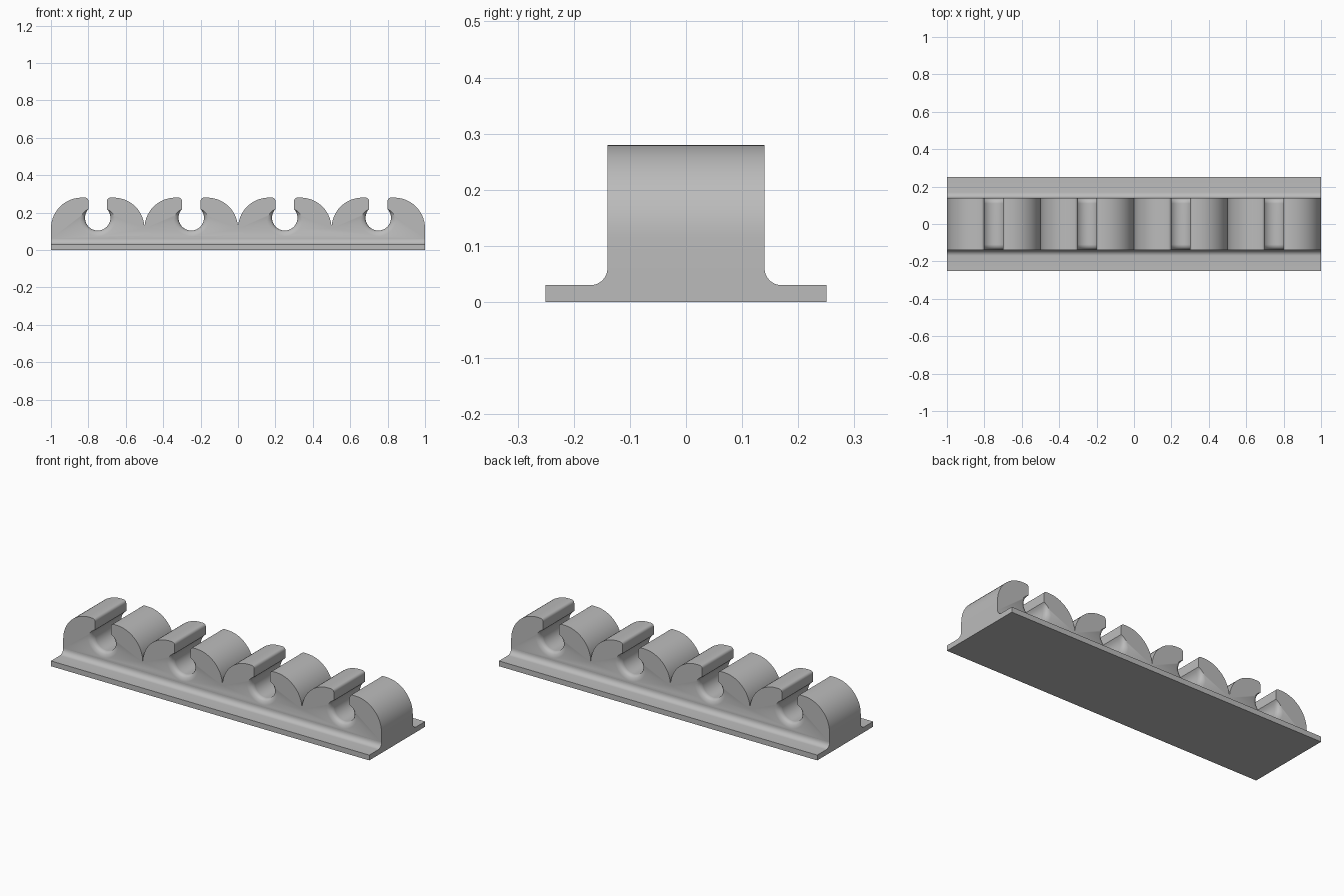
import bpy, bmesh
from math import sin, cos, pi, asin, radians

if "Cube" in bpy.data.objects:
    bpy.data.objects.remove(bpy.data.objects["Cube"])

grey = bpy.data.materials.new("plain grey")
grey.use_nodes = True
grey.diffuse_color = (0.5, 0.5, 0.5, 1)
grey.node_tree.nodes["Principled BSDF"].inputs["Base Color"].default_value = (0.5, 0.5, 0.5, 1)


def loft(name, rings):
    """Skin a stack of matching closed outlines and cap both ends."""
    bm = bmesh.new()
    loops = [[bm.verts.new(p) for p in ring] for ring in rings]
    count = len(loops[0])
    for a, b in zip(loops, loops[1:]):
        for i in range(count):
            j = (i + 1) % count
            bm.faces.new((a[i], a[j], b[j], b[i]))
    bm.faces.new(loops[0])
    bm.faces.new(loops[-1])
    bmesh.ops.recalc_face_normals(bm, faces=bm.faces)
    mesh = bpy.data.meshes.new(name)
    bm.to_mesh(mesh)
    bm.free()
    mesh.materials.append(grey)
    obj = bpy.data.objects.new(name, mesh)
    bpy.context.collection.objects.link(obj)
    bpy.ops.object.select_all(action="DESELECT")
    obj.select_set(True)
    bpy.context.view_layer.objects.active = obj
    bpy.ops.object.shade_smooth_by_angle(angle=radians(30))
    return obj


DEPTH = 0.14      # half depth of the clip row
STEP = 0.06       # height where the clips meet the base
FILLET = 0.03

# Base flange with concave fillets running up to the clips
half = [(0.25, 0), (0.25, 0.03)]
for i in range(9):
    a = pi / 2 * i / 8
    half.append((DEPTH + FILLET - FILLET * sin(a), STEP - FILLET * cos(a)))
section = half + [(-y, z) for y, z in reversed(half)]
loft("base_flange", [[(x, y, z) for y, z in section] for x in (-1, 1)])

# Clip outline, left half: shoulder arc, horn tip, then round seat
SEAT_R, SEAT_Z, SLOT = 0.068, 0.172, 0.05
ARC, SHOULDER_Z = 0.165, 0.115


def clip_half(flare):
    pts = []
    for i in range(15):
        a = pi / 2 * i / 14
        pts.append((-0.25 + ARC - ARC * cos(a), SHOULDER_Z + ARC * sin(a)))
    for i in range(5):
        a = pi / 2 * i / 4
        pts.append((-SLOT - 0.016 + 0.016 * sin(a), 0.264 + 0.016 * cos(a)))
    start = asin(SLOT / SEAT_R)
    for i in range(19):
        t = i / 18
        a = start + (pi - start) * t
        r = SEAT_R + flare * min(1, t * 2.5)
        pts.append((-r * sin(a), SEAT_Z + r * cos(a)))
    return pts


def row_outline(flare):
    left = clip_half(flare)
    clip = left + [(-x, z) for x, z in reversed(left[:-1])]
    outline = [(-1, STEP)]
    for k in range(4):
        centre = -0.75 + 0.5 * k
        pts = clip if k == 0 else clip[1:]
        outline += [(centre + x, z) for x, z in pts]
    return outline + [(1, STEP)]


# Row of clips, with the seat rims rounded over at the front and back
stations = []
for i in range(8):
    a = pi / 2 * i / 7
    stations.append((-DEPTH + FILLET * sin(a) * 1.0, FILLET * (1 - sin(a))
                     if i in (0, 7) else FILLET * (1 - (1 - (1 - sin(a)) ** 2) ** 0.5)))
stations += [(-y, f) for y, f in reversed(stations)]
loft("clip_row", [[(x, y, z) for x, z in row_outline(f)] for y, f in stations])
